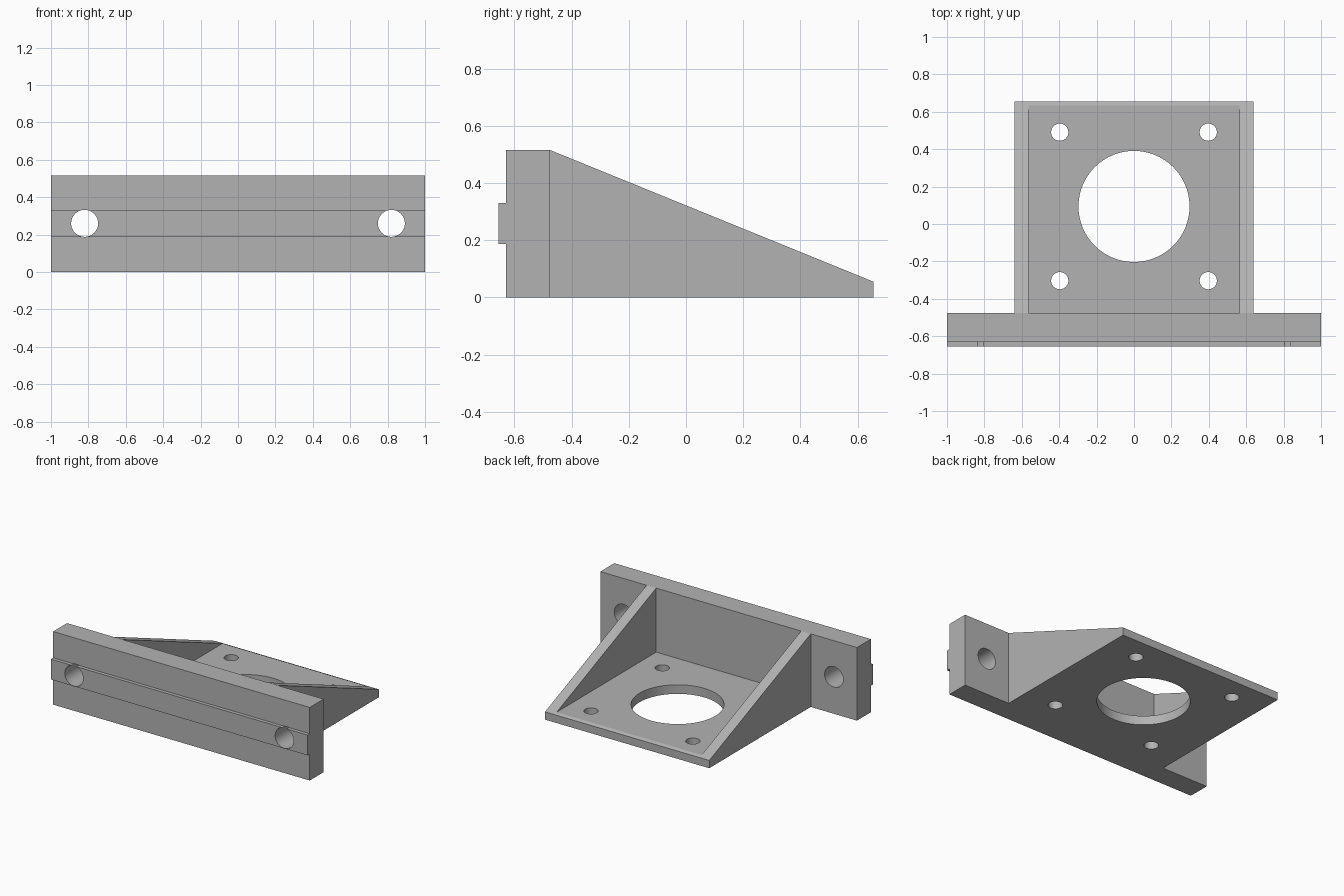
import bpy, bmesh
from mathutils import Matrix

if "Cube" in bpy.data.objects:
    bpy.data.objects.remove(bpy.data.objects["Cube"], do_unlink=True)

grey = bpy.data.materials.new("matte grey")
grey.use_nodes = True
colour = (0.45, 0.45, 0.45, 1)
grey.diffuse_color = colour
grey.node_tree.nodes["Principled BSDF"].inputs["Base Color"].default_value = colour

BACK = -0.475      # rear face of the mounting plate
END = 0.655        # free end of the shelf
FLOOR = 0.064      # shelf thickness
HEIGHT = 0.515
CENTRE = 0.094     # centre of the hole pattern along y


def add_object(name, bm):
    bmesh.ops.recalc_face_normals(bm, faces=bm.faces[:])
    mesh = bpy.data.meshes.new(name)
    bm.to_mesh(mesh)
    bm.free()
    mesh.materials.append(grey)
    obj = bpy.data.objects.new(name, mesh)
    bpy.context.collection.objects.link(obj)
    return obj


def box(name, low, high):
    bm = bmesh.new()
    bmesh.ops.create_cube(bm, size=1)
    for v in bm.verts:
        v.co = [a if c < 0 else b for c, a, b in zip(v.co, low, high)]
    return add_object(name, bm)


def cylinder(name, radius, centre, axis="Z", depth=0.6):
    bm = bmesh.new()
    turn = Matrix.Rotation(1.5707963, 4, "X") if axis == "Y" else Matrix()
    bmesh.ops.create_cone(bm, cap_ends=True, segments=64, radius1=radius, radius2=radius,
                          depth=depth, matrix=Matrix.Translation(centre) @ turn)
    return add_object(name, bm)


# Side outline with the front rail and sloping ribs, extruded across the width
outline = [(-0.63, 0), (END, 0), (END, 0.055), (BACK, HEIGHT), (-0.63, HEIGHT),
           (-0.63, 0.33), (-0.655, 0.33), (-0.655, 0.187), (-0.63, 0.187)]
bm = bmesh.new()
face = bm.faces.new([bm.verts.new((-1, y, z)) for y, z in outline])
extruded = bmesh.ops.extrude_face_region(bm, geom=[face])["geom"]
bmesh.ops.translate(bm, vec=(2, 0, 0),
                    verts=[g for g in extruded if isinstance(g, bmesh.types.BMVert)])
bracket = add_object("motor_bracket", bm)

# Pocket between the ribs, and the large central opening
cutters = [box("pocket_cutter", (-0.565, BACK, FLOOR), (0.565, 1, 1)),
           cylinder("opening_cutter", 0.297, (0, CENTRE, 0))]

# Side clearances, plate bolt holes and shelf screw holes
for s in (-1, 1):
    x_low, x_high = sorted((s * 0.64, s * 1.2))
    cutters.append(box("side_cutter", (x_low, BACK, -0.2), (x_high, 1, 1)))
    cutters.append(cylinder("bolt_cutter", 0.072, (s * 0.82, -0.57, 0.26), "Y"))
    for t in (-1, 1):
        cutters.append(cylinder("screw_cutter", 0.046, (s * 0.397, CENTRE + t * 0.397, 0)))

for cutter in cutters:
    mod = bracket.modifiers.new(cutter.name, "BOOLEAN")
    mod.operation = "DIFFERENCE"
    mod.solver = "EXACT"
    mod.object = cutter

# Bake the cuts and discard the cutters
bpy.context.view_layer.objects.active = bracket
bpy.ops.object.select_all(action="DESELECT")
bracket.select_set(True)
for mod in list(bracket.modifiers):
    bpy.ops.object.modifier_apply(modifier=mod.name)
for cutter in cutters:
    bpy.data.objects.remove(cutter, do_unlink=True)

bpy.ops.object.shade_smooth_by_angle(angle=0.35)
